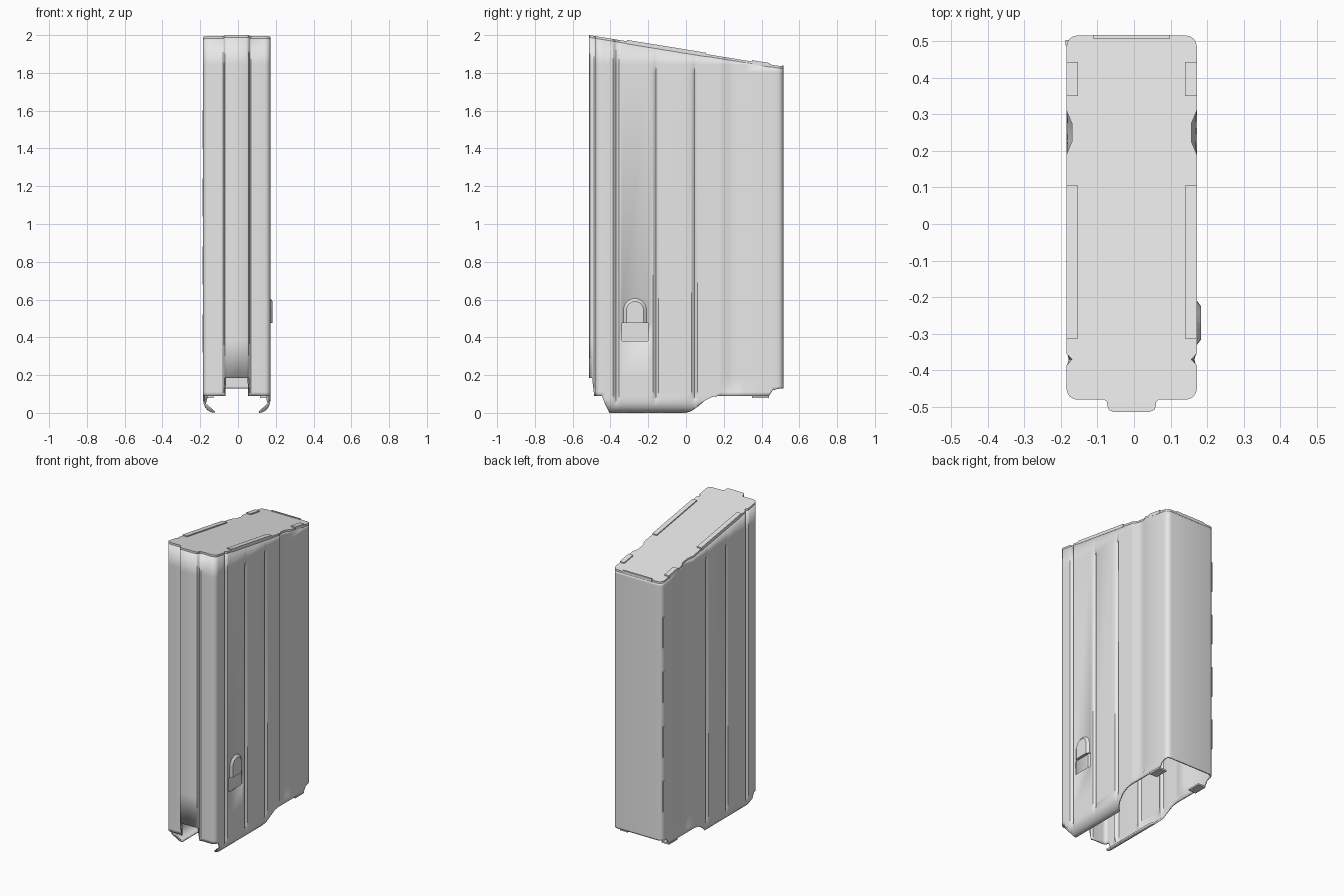
import bpy, bmesh
from math import sin, cos, pi, sqrt, radians

cube = bpy.data.objects.get("Cube")
if cube:
    bpy.data.objects.remove(cube)

CX = -0.0065      # centre line of the sleeve
HW = 0.178        # half width
R = 0.03          # corner radius
LIP = 0.07        # height where the lower lip starts to curl

metal = bpy.data.materials.new("light grey metal")
metal.use_nodes = True
GREY = (0.8, 0.8, 0.8, 1)
metal.diffuse_color = GREY
metal.node_tree.nodes["Principled BSDF"].inputs["Base Color"].default_value = GREY

# Pressed grooves: y, half width, depth, lower end, upper end, flat fraction
GROOVES = [(-0.37, 0.016, 0.015, 0.04, 9, 0),
           (-0.16, 0.015, 0.012, 0.05, 1.845, 0),
           (0.045, 0.015, 0.012, 0.05, 1.845, 0),
           (0.25, 0.06, 0.015, 0.10, 9, 0.4)]
# Lower edge of the side walls: y, z
EDGE = [(-0.48, 0.09), (-0.445, 0.09), (-0.43, 0.05), (-0.405, 0), (0, 0), (0.03, 0.01),
        (0.065, 0.035), (0.1, 0.065), (0.14, 0.085), (0.18, 0.09), (0.44, 0.09),
        (0.46, 0.12), (0.5, 0.13)]
WINDOW = (-0.34, -0.2, 0.38, 0.475)


def clamp(v):
    return max(0.0, min(1.0, v))


def top_z(y):
    return 2 - 0.162 * (y + 0.513)


def edge_z(x, y):
    if y < -0.475:
        return 0.185 if x < 0.0668 else 0.09
    for (y0, z0), (y1, z1) in zip(EDGE, EDGE[1:]):
        if y <= y1:
            return z0 + (z1 - z0) * (y - y0) / (y1 - y0)
    return EDGE[-1][1]


def inset(y, z):
    """How far a side wall is pressed or curled inward."""
    d = 0.0
    for y0, w, depth, z0, z1, flat in GROOVES:
        t = abs(y - y0) / w
        if t < 1:
            shape = min(1, (1 - t) / (1 - flat)) if flat else cos(t * pi / 2) ** 2
            d += depth * shape * clamp((z - z0) / 0.04) * clamp((z1 - z) / 0.04)
    if z < LIP:
        d += 0.06 * (1 - sqrt(max(0, 1 - ((LIP - z) / LIP) ** 2)))
    return d


def outline():
    """Closed cross-section, counterclockwise from the front centre."""
    half = [(0, -0.513), (0.05, -0.513), (0.062, -0.508), (0.0665, -0.497),
            (0.067, -0.486), (0.074, -0.48)]
    half += [(HW - R + R * sin(a * pi / 8), -0.45 - R * cos(a * pi / 8)) for a in range(5)]
    ys = {y for y, z in EDGE if -0.45 < y < 0.48} | set(WINDOW[:2])
    for y0, w, depth, z0, z1, flat in GROOVES:
        steps = (-1, -flat, flat, 1) if flat else (-1, -0.5, 0, 0.5, 1)
        ys |= {round(y0 + w * t, 4) for t in steps}
    half += [(HW, y) for y in sorted(ys)]
    half += [(HW - R + R * cos(a * pi / 8), 0.485 + R * sin(a * pi / 8)) for a in range(5)]
    half.append((0, 0.515))
    return half + [(-x, y) for x, y in half[-2:0:-1]]


def point(x, y, z):
    if abs(x) > HW - 0.001 and -0.449 < y < 0.484:
        x -= inset(y, z) * (1 if x > 0 else -1)
    return (CX + x, y, z)


def finish(name, bm, smooth=False):
    mesh = bpy.data.meshes.new(name)
    bm.to_mesh(mesh)
    bm.free()
    ob = bpy.data.objects.new(name, mesh)
    bpy.context.collection.objects.link(ob)
    mesh.materials.append(metal)
    if smooth:
        bpy.ops.object.select_all(action='DESELECT')
        ob.select_set(True)
        bpy.context.view_layer.objects.active = ob
        bpy.ops.object.shade_smooth_by_angle(angle=radians(35))
    return ob


def loft(name, low, high):
    """Solid between two matching rings."""
    bm = bmesh.new()
    a = [bm.verts.new(p) for p in low]
    b = [bm.verts.new(p) for p in high]
    n = len(a)
    bm.faces.new(a[::-1])
    bm.faces.new(b)
    for i in range(n):
        j = (i + 1) % n
        bm.faces.new((a[i], a[j], b[j], b[i]))
    bmesh.ops.recalc_face_normals(bm, faces=bm.faces)
    return finish(name, bm)


def slab(name, x0, x1, y0, y1, low, high):
    ring = [(x0, y0), (x1, y0), (x1, y1), (x0, y1)]
    return loft(name, [(CX + x, y, low(y)) for x, y in ring],
                [(CX + x, y, high(y)) for x, y in ring])


# Sheet metal sleeve, open at the bottom
ring = outline()
rows = [0, 0.004, 0.014, 0.03, 0.05, LIP, 0.09, 0.11, 0.14, 0.185,
        WINDOW[2], WINDOW[3], 1.805, 1.845, 9]
bm = bmesh.new()
columns = []
for x, y in ring:
    made, column = {}, []
    for z in rows:
        z = round(min(max(z, edge_z(abs(x), y)), top_z(y) - 0.012), 4)
        if z not in made:
            made[z] = bm.verts.new(point(x, y, z))
        column.append(made[z])
    columns.append(column)
for i, (x, y) in enumerate(ring):
    k = (i + 1) % len(ring)
    for j in range(len(rows) - 1):
        in_window = (x > HW - 0.001 and WINDOW[0] - 0.001 < y < WINDOW[1] - 0.001
                     and rows[j] == WINDOW[2])
        quad = (columns[i][j], columns[k][j], columns[k][j + 1], columns[i][j + 1])
        corners = list(dict.fromkeys(quad))
        if len(corners) > 2 and not in_window:
            bm.faces.new(corners)
sleeve = finish("sleeve", bm, smooth=True)
shell = sleeve.modifiers.new("thickness", 'SOLIDIFY')
shell.thickness = 0.009
shell.offset = -1

# Sloping top plate
loft("top_plate",
     [point(x, y, top_z(y) - 0.0125) for x, y in ring],
     [point(x, y, top_z(y)) for x, y in ring])

# Flaps folded over the top plate and tabs under the rear of the sides
for side, s in (("left", 1), ("right", -1)):
    for label, y0, y1 in (("long", -0.313, 0.105), ("short", 0.35, 0.443)):
        slab(f"{side}_{label}_flap", s * (HW - 0.032), s * (HW + 0.0005), y0, y1,
             lambda y: top_z(y) - 0.014, lambda y: top_z(y) + 0.007)
    slab(f"{side}_bottom_tab", s * (HW - 0.055), s * HW, 0.35, 0.44,
         lambda y: 0.08, lambda y: 0.09)
slab("rear_flap", -0.105, 0.105, 0.507, 0.516,
     lambda y: top_z(y) - 0.014, lambda y: top_z(y) + 0.006)

# Seam strips down the rear corner
for n in range(4):
    z0 = 0.32 + n * 0.36
    slab(f"seam_strip_{n + 1}", -HW - 0.003, -HW + 0.01, 0.488, 0.502,
         lambda y: z0, lambda y: z0 + 0.2)

# Arched catch pressed outward above the window
def arch(x, r):
    pts = [(r * cos(a * pi / 12), 0.545 + r * sin(a * pi / 12)) for a in range(13)]
    pts = [(r, WINDOW[3])] + pts + [(-r, WINDOW[3])]
    return [(CX + x, -0.27 + u, z) for u, z in pts]


loft("catch", arch(HW - 0.004, 0.066), arch(HW + 0.012, 0.045))
